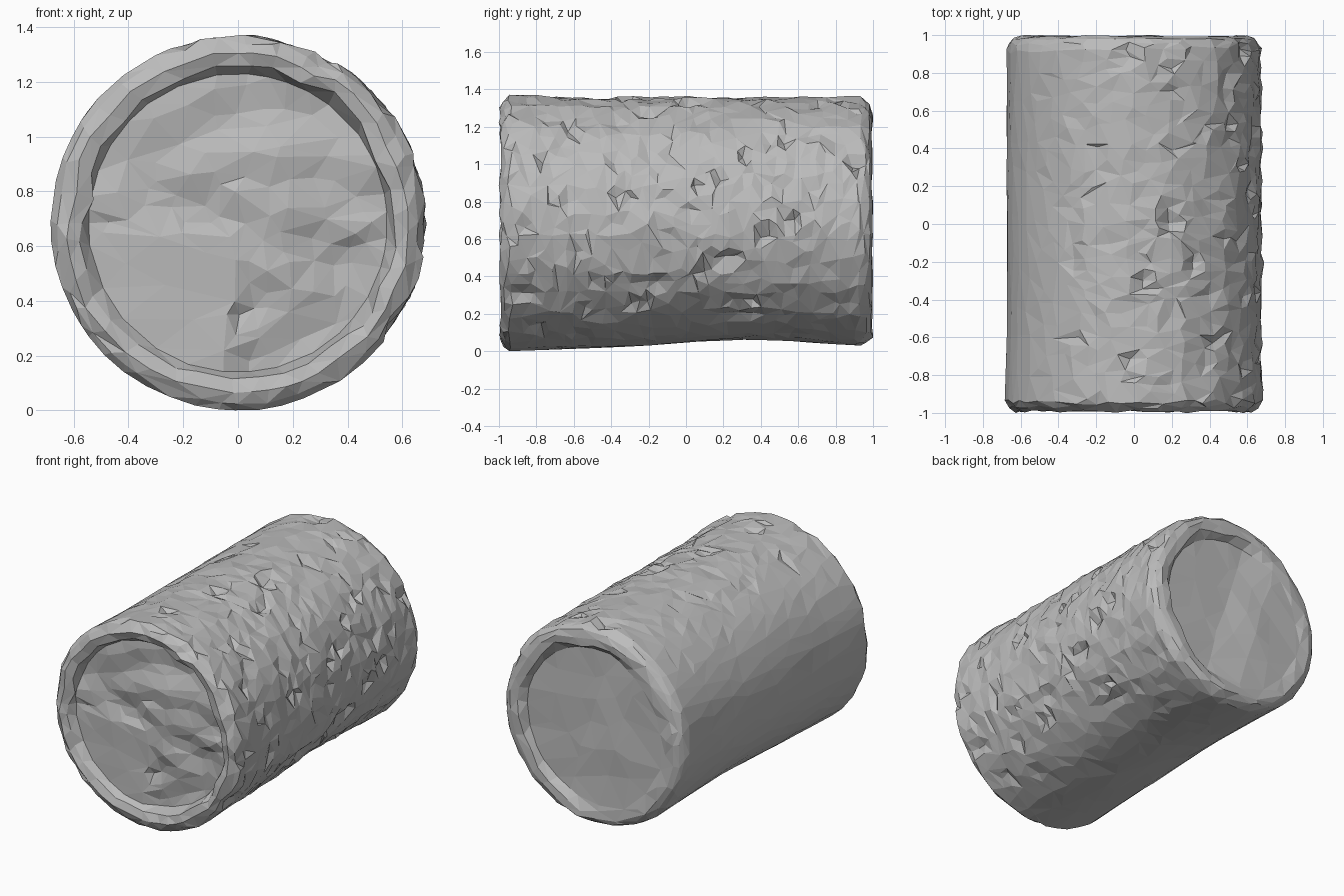
import bpy, bmesh, math, random
from mathutils import Vector, noise
from mathutils.geometry import delaunay_2d_cdt

random.seed(4)
cube = bpy.data.objects.get("Cube")
if cube:
    bpy.data.objects.remove(cube)

SEGS, RINGS, MID = 64, 44, 0.68

# single stone grey
grey = bpy.data.materials.new("stone grey")
grey.use_nodes = True
tone = (0.5, 0.5, 0.5, 1)
grey.diffuse_color = tone
grey.node_tree.nodes["Principled BSDF"].inputs["Base Color"].default_value = tone


def rough(x, y, z, seed=0):
    return noise.noise(Vector((x + seed, y, z)))


def clamp(t):
    return max(0, min(1, t))


def bark(a, y):
    """Lengthwise grain and chips: strong on the left and top, calm lower right."""
    c, s = math.cos(a), math.sin(a)
    strength = clamp(0.5 + 0.7 * c + 0.35 * s)
    grain = 0.014 * rough(c * 9, y * 3, s * 9)
    chip = 0.09 * max(0, rough(c * 13, y * 5, s * 13, 9) - 0.25)
    return strength * (grain - chip + random.uniform(-0.006, 0.006)) + 0.004 * rough(c * 4, y, s * 4, 2)


def hollow(a, y):
    """Sagging arch along the underside."""
    under = max(0, -math.sin(a)) ** 2
    return under * (0.044 * math.exp(-((y - 0.3) / 0.52) ** 2) + 0.005 * (y + 1))


def front_relief(x, z):
    """Smooth raised shelf lower left, sunken lower right, rugged above."""
    shelf = clamp((0.0 - z) / 0.03) if x < 0 else 0
    sunk = clamp((0.55 * x - 0.27 - z) / 0.05) * clamp((x + 0.03) / 0.04)
    wave = 0.04 * (1 - 0.8 * shelf) * rough(x * 4, 2, z * 6, 5)
    bump = 0.045 * math.exp(-(x / 0.06) ** 2 - ((z - 0.1) / 0.06) ** 2)
    return -0.92 + wave - bump - 0.012 * shelf + 0.03 * sunk


def back_relief(x, z):
    """Shallow dish on the left that runs out flush on the right."""
    deep = 0.04 * clamp((x + 0.3 * z + 0.2) / 0.25)
    return 0.986 - deep + 0.012 * rough(x * 4, 8, z * 4)


bm = bmesh.new()


def ring(radius, y, grain=1, wobble=0, jitter=0):
    verts = []
    for i in range(SEGS):
        a = math.tau * (i + jitter * random.uniform(-0.35, 0.35)) / SEGS
        yy = y + jitter * random.uniform(-0.014, 0.014)
        r = radius + grain * bark(a, yy) - hollow(a, yy) * (radius > 0.6)
        r += wobble * rough(math.cos(a) * 3, y, math.sin(a) * 3, 3)
        yy += 0.25 * wobble * rough(math.cos(a) * 4, 1, math.sin(a) * 4, 6)
        verts.append(bm.verts.new((r * math.cos(a), yy, MID + r * math.sin(a))))
    return verts


def bridge(a, b):
    for i in range(SEGS):
        j = (i + 1) % SEGS
        bm.faces.new((a[i], a[j], b[j], b[i]))


def cap(radius, relief):
    """Disc of irregular facets; returns its outer loop."""
    pts = [Vector((radius * math.cos(math.tau * i / SEGS),
                   radius * math.sin(math.tau * i / SEGS))) for i in range(SEGS)]
    step = radius / 11
    for i in range(-11, 12):
        for j in range(-11, 12):
            p = Vector((i + random.uniform(-0.3, 0.3), j + random.uniform(-0.3, 0.3))) * step
            if p.length < radius * 0.95:
                pts.append(p)
    flat, _, tris, *_ = delaunay_2d_cdt(pts, [], [], 0, 1e-5)
    verts = [bm.verts.new((p.x, relief(p.x, p.y), p.y + MID)) for p in flat]
    for t in tris:
        bm.faces.new([verts[k] for k in t])
    return verts[:SEGS]


# sunken front disc and its sloping rim
loops = [cap(0.545, front_relief), ring(0.57, -0.975, 0, 0.05), ring(0.62, -0.992, 0.3, 0.03, 0.5),
         ring(0.66, -0.97, 0.5, 0.01, 0.6)]
# barrel
for k in range(RINGS):
    y = -0.94 + 1.86 * k / (RINGS - 1)
    flare = 0.011 * clamp((-y - 0.55) / 0.4)
    loops.append(ring(0.673 + flare, y, jitter=1))
# back shoulder and shallow dish
loops += [ring(0.66, 0.955, 0.5, 0, 0.6), ring(0.64, 0.98, 0.4, 0.01, 0.4),
          ring(0.6, 0.995, 0.2, 0.03, 0.3), ring(0.55, 0.992, 0, 0.05), cap(0.51, back_relief)]
for a, b in zip(loops, loops[1:]):
    bridge(a, b)

bmesh.ops.triangulate(bm, faces=bm.faces)
bmesh.ops.recalc_face_normals(bm, faces=bm.faces)
low = min(v.co.z for v in bm.verts)
for v in bm.verts:
    v.co.z -= low
mesh = bpy.data.meshes.new("stone_drum")
bm.to_mesh(mesh)
bm.free()
mesh.materials.append(grey)
drum = bpy.data.objects.new("stone_drum", mesh)
bpy.context.collection.objects.link(drum)

# collapse to coarse, uneven facets
facets = drum.modifiers.new("coarse_facets", "DECIMATE")
facets.ratio = 0.33
